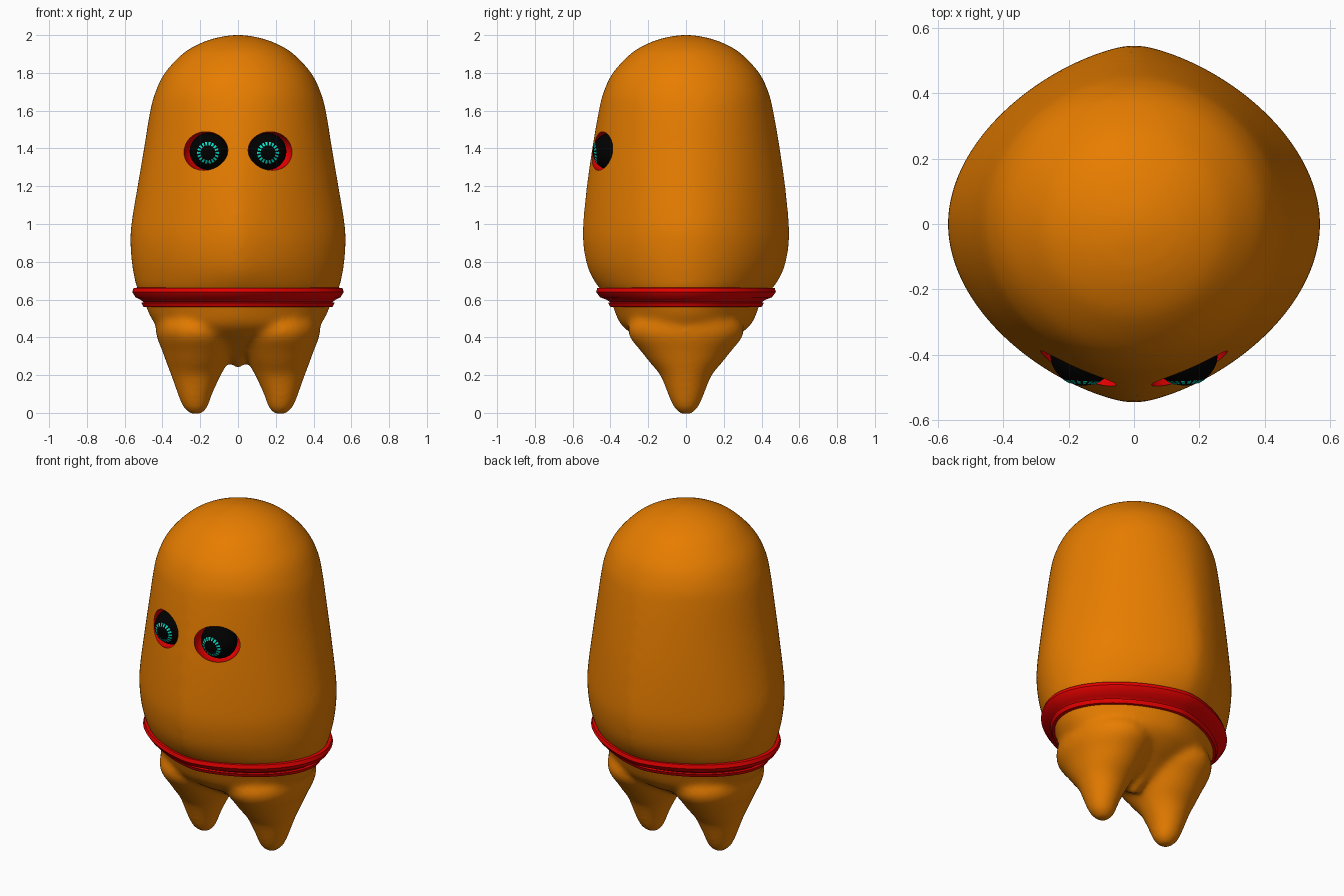
import bpy, bmesh, math
from mathutils import Vector, Matrix

if "Cube" in bpy.data.objects:
    bpy.data.objects.remove(bpy.data.objects["Cube"])


def material(name, rgb):
    m = bpy.data.materials.new(name)
    m.diffuse_color = (*rgb, 1)
    m.use_nodes = True
    m.node_tree.nodes["Principled BSDF"].inputs["Base Color"].default_value = m.diffuse_color
    return m


ORANGE = material("orange skin", (0.80, 0.205, 0.0))
RED = material("red trim", (0.80, 0.0, 0.0))
BLACK = material("black eye", (0.0, 0.0, 0.0))
CYAN = material("cyan pupil", (0.0, 0.85, 0.65))


def refine(rows, steps):
    """Catmull-Rom interpolation of ring rows."""
    out = []
    for i in range(len(rows) - 1):
        a, b, c, d = (rows[max(0, min(len(rows) - 1, i + k))] for k in (-1, 0, 1, 2))
        for s in range(steps):
            t = s / steps
            out.append([q + 0.5 * t * (r - p + t * (2*p - 5*q + 4*r - u + t * (3*(q - r) + u - p)))
                        for p, q, r, u in zip(a, b, c, d)])
    return out + [rows[-1]]


def loft(bm, rows, segs=96):
    """Closed skin through rings (z, rx, ry, power, x offset); low powers pinch front and back."""
    rings = []
    for z, rx, ry, n, dx in rows:
        px, py = 2 / (2 - (2 - n) * 1.3), 2 / (2 - (2 - n) * 0.2)
        ring = []
        for k in range(segs):
            a = 2 * math.pi * (k + 0.5) / segs
            c, s = math.cos(a), math.sin(a)
            ring.append(bm.verts.new((dx + rx * math.copysign(abs(c) ** px, c),
                                      ry * math.copysign(abs(s) ** py, s), z)))
        rings.append(ring)
    for r0, r1 in zip(rings, rings[1:]):
        for k in range(segs):
            j = (k + 1) % segs
            bm.faces.new((r0[k], r0[j], r1[j], r1[k]))
    bm.faces.new(rings[0])
    bm.faces.new(rings[-1])


def finish(bm, name, mats):
    bmesh.ops.recalc_face_normals(bm, faces=bm.faces)
    me = bpy.data.meshes.new(name)
    bm.to_mesh(me)
    bm.free()
    ob = bpy.data.objects.new(name, me)
    bpy.context.collection.objects.link(ob)
    for m in mats:
        me.materials.append(m)
    return ob


def smooth(ob, angle=40):
    bpy.ops.object.select_all(action='DESELECT')
    ob.select_set(True)
    bpy.context.view_layer.objects.active = ob
    bpy.ops.object.shade_smooth_by_angle(angle=math.radians(angle))


def ellipsoid(bm, centre, radii, turn):
    mat = Matrix.Translation(centre) @ Matrix.Rotation(turn, 4, 'Z') @ Matrix.Diagonal((*radii, 1))
    bmesh.ops.create_uvsphere(bm, u_segments=48, v_segments=32, radius=1, matrix=mat)


# Body: torso and two tapering legs, fused and softened
bm = bmesh.new()
torso = [(0.235, .012, .02, 2, 0), (0.30, .08, .10, 2, 0), (0.36, .21, .19, 2, 0),
         (0.41, .33, .275, 1.9, 0), (0.46, .425, .338, 1.8, 0), (0.51, .465, .368, 1.7, 0),
         (0.56, .486, .386, 1.68, 0), (0.60, .500, .405, 1.68, 0), (0.66, .535, .460, 1.65, 0),
         (0.73, .552, .505, 1.6, 0), (0.80, .563, .530, 1.6, 0), (0.90, .57, .546, 1.6, 0),
         (1.0, .565, .546, 1.6, 0), (1.2, .532, .526, 1.68, 0), (1.4, .498, .497, 1.78, 0),
         (1.6, .465, .462, 1.9, 0), (1.7, .437, .436, 2, 0), (1.8, .388, .388, 2, 0),
         (1.9, .295, .295, 2, 0), (1.95, .215, .215, 2, 0), (1.98, .138, .138, 2, 0),
         (1.996, .065, .065, 2, 0), (2.003, .005, .005, 2, 0)]
loft(bm, refine(torso, 5))
leg = [(-.012, .012, .012, 2, .222), (0.0, .040, .040, 2, .222), (.035, .069, .069, 2, .226),
       (.10, .092, .097, 2, .228), (.20, .133, .137, 2, .222), (.27, .164, .195, 2, .217),
       (.33, .188, .242, 2, .214), (.39, .212, .292, 2, .214), (.44, .222, .308, 2, .214),
       (.49, .212, .285, 2, .21), (.55, .16, .21, 2, .20)]
for side in (-1, 1):
    loft(bm, refine([(z, rx, ry, n, dx * side) for z, rx, ry, n, dx in leg], 4), segs=64)
body = finish(bm, "body", [ORANGE, RED])

# Socket cutter: leaves red-lined hollows for the eyes
bm = bmesh.new()
for side in (-1, 1):
    ellipsoid(bm, (side * .165, -.43, 1.384), (.128, .12, .105), side * math.radians(18))
for f in bm.faces:
    f.material_index = 1
cutter = finish(bm, "socket_cutter", [ORANGE, RED])
cutter.hide_render = True

remesh = body.modifiers.new("fuse", 'REMESH')
remesh.mode = 'VOXEL'
remesh.voxel_size = 0.015
soft = body.modifiers.new("soften", 'SMOOTH')
soft.factor = 0.5
soft.iterations = 20
cut = body.modifiers.new("sockets", 'BOOLEAN')
cut.operation = 'DIFFERENCE'
cut.solver = 'EXACT'
cut.object = cutter
bpy.context.view_layer.objects.active = body
for mod in list(body.modifiers):
    bpy.ops.object.modifier_apply(modifier=mod.name)
bpy.data.objects.remove(cutter)
smooth(body)

# Belt: a wide flared band above a narrow one
bm = bmesh.new()
belt = [(.666, .50, .42), (.661, .553, .470), (.640, .560, .476), (.612, .543, .455),
        (.598, .515, .418), (.586, .500, .402), (.583, .512, .412), (.562, .502, .402),
        (.556, .46, .35)]
loft(bm, [(z, rx, ry, 1.66, 0) for z, rx, ry in belt])
smooth(finish(bm, "belt", [RED]), 35)

# Eyes: black balls with a ring of thin cyan dashes
R = Vector((.101, .094, .098))
for side, label in ((-1, "left"), (1, "right")):
    centre, turn = Vector((side * .155, -.400, 1.384)), side * math.radians(3)
    bm = bmesh.new()
    ellipsoid(bm, centre, R, turn)
    smooth(finish(bm, label + "_eye", [BLACK]))

    bm = bmesh.new()
    place = Matrix.Translation(centre) @ Matrix.Rotation(turn, 4, 'Z')
    count = 18
    for k in range(count):
        a = 2 * math.pi * k / count
        corners = []
        for r, da in ((.040, -.10), (.058, -.10), (.058, .10), (.040, .10)):
            x, z = r * math.cos(a + da), r * math.sin(a + da) - .007
            y = -R.y * math.sqrt(1 - (x / R.x) ** 2 - (z / R.z) ** 2) - .002
            corners.append((x, y, z))
        front = [bm.verts.new(place @ Vector(c)) for c in corners]
        back = [bm.verts.new(place @ (Vector(c) + Vector((0, .004, 0)))) for c in corners]
        bm.faces.new(front)
        bm.faces.new(back[::-1])
        for i in range(4):
            j = (i + 1) % 4
            bm.faces.new((front[j], front[i], back[i], back[j]))
    finish(bm, label + "_pupil_ring", [CYAN])
